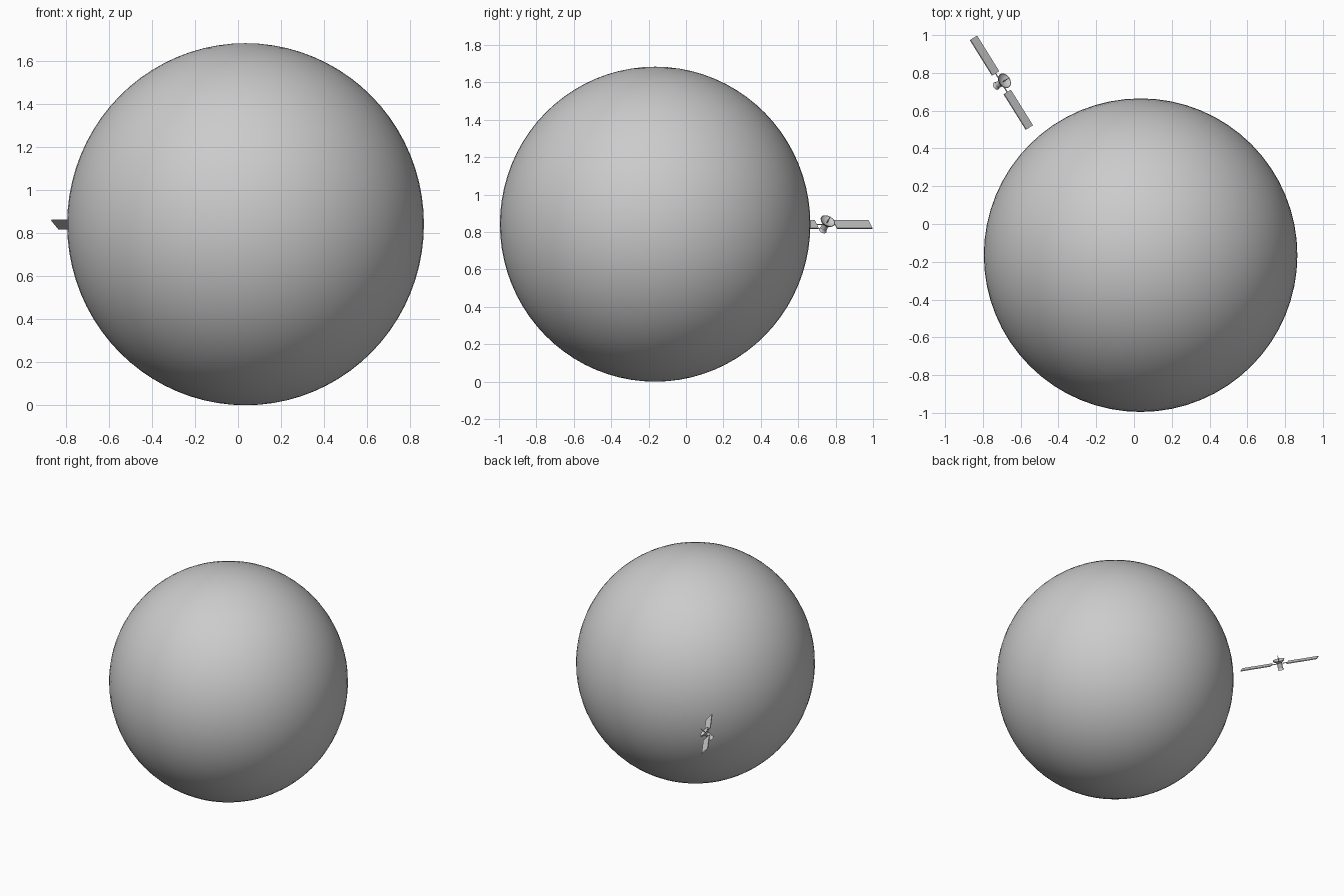
import bpy, math
from mathutils import Vector, Matrix

if "Cube" in bpy.data.objects:
    bpy.data.objects.remove(bpy.data.objects["Cube"])


def material(name, v):
    m = bpy.data.materials.new(name)
    m.diffuse_color = (v, v, v, 1)
    m.use_nodes = True
    m.node_tree.nodes["Principled BSDF"].inputs["Base Color"].default_value = m.diffuse_color
    return m


GREY = material("light_grey", 0.6)

# Satellite frame: X along the panels, Y across them, Z the way the dish faces
ax = Vector((0.53, -0.85, 0)).normalized()
horiz = Vector((0.85, 0.53, 0)).normalized()
nz = (horiz * 0.72 + Vector((0, 0, 0.69))).normalized()
ay = nz.cross(ax)
FRAME = Matrix((ax, ay, nz)).transposed().to_4x4()
FRAME.translation = (-0.702, 0.748, 0.84)


def finish(name, matrix=None, smooth=True):
    o = bpy.context.object
    o.name = name
    o.data.materials.append(GREY)
    if smooth:
        bpy.ops.object.shade_smooth_by_angle(angle=math.radians(40))
    if matrix is not None:
        o.data.transform(matrix)
    return o


def box(name, loc, size):
    bpy.ops.mesh.primitive_cube_add(size=1)
    finish(name, FRAME @ Matrix.Translation(loc) @ Matrix.Diagonal((*size, 1)), False)


def cone(name, loc, r1, r2, depth, axis='Z', n=16):
    bpy.ops.mesh.primitive_cone_add(vertices=n, radius1=r1, radius2=r2, depth=depth)
    rot = Matrix.Rotation(math.pi / 2, 4, 'Y') if axis == 'X' else Matrix()
    finish(name, FRAME @ Matrix.Translation(loc) @ rot)


# Planet, very slightly taller than wide
bpy.ops.mesh.primitive_uv_sphere_add(segments=64, ring_count=40, radius=1)
finish("planet", Matrix.Translation((0.035, -0.165, 0.842)) @ Matrix.Diagonal((0.83, 0.83, 0.842, 1)))

# Solar panels and their arms
for side, s in (("left", -1), ("right", 1)):
    box(side + "_solar_panel", (s * 0.169, 0, 0), (0.222, 0.06, 0.006))
    cone(side + "_panel_arm", (s * 0.04, 0, 0), 0.003, 0.003, 0.05, 'X', 8)

# Body behind the dish
cone("satellite_body", (0, 0, -0.008), 0.018, 0.018, 0.045)
cone("rear_nozzle", (0, 0, -0.037), 0.022, 0.013, 0.016)

# Shallow dish: profile spun round the axis, closed bowl with rim
prof = [(0.0, 0.006), (0.022, 0.009), (0.036, 0.018), (0.042, 0.028),
        (0.039, 0.028), (0.030, 0.020), (0.0, 0.012)]
N = 24
verts = [(r * math.cos(2 * math.pi * i / N), r * math.sin(2 * math.pi * i / N), z)
         for i in range(N) for r, z in prof[1:-1]]
K = len(prof) - 2
verts += [(0, 0, prof[0][1]), (0, 0, prof[-1][1])]
faces = []
for i in range(N):
    a, b = i * K, (i + 1) % N * K
    faces += [(a + k, b + k, b + k + 1, a + k + 1) for k in range(K - 1)]
    faces += [(N * K, b, a), (N * K + 1, a + K - 1, b + K - 1)]
me = bpy.data.meshes.new("dish")
me.from_pydata(verts, [], faces)
dish = bpy.data.objects.new("dish", me)
bpy.context.collection.objects.link(dish)
bpy.ops.object.select_all(action='DESELECT')
dish.select_set(True)
bpy.context.view_layer.objects.active = dish
finish("dish", FRAME)

# Antenna rod in the dish
cone("antenna", (0, 0, 0.035), 0.003, 0.002, 0.05, n=8)
